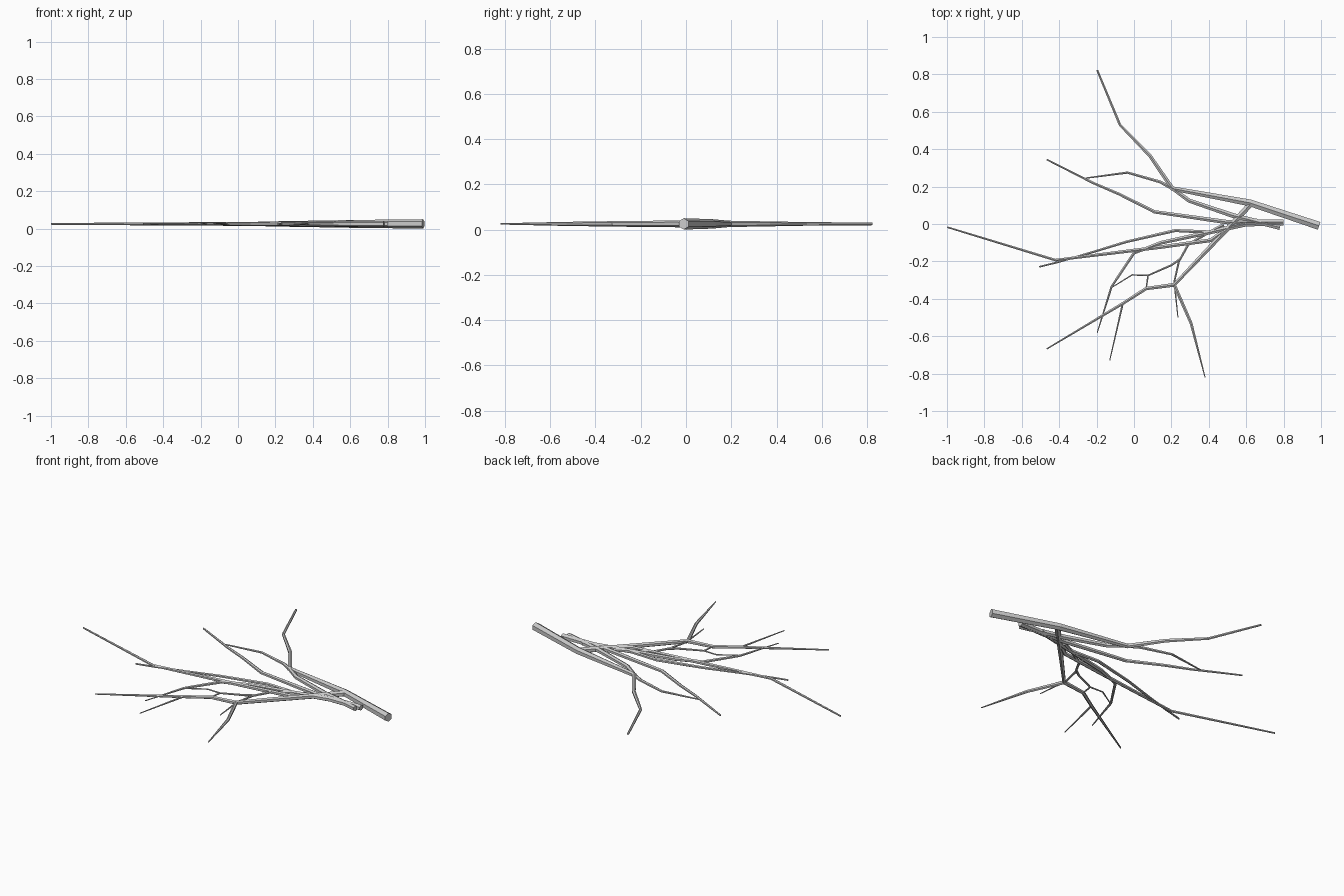
import bpy, bmesh, math
from mathutils import Vector

SIDES = 6
Z = 0.025


def branch(name, pts, radii):
    """Tapered six-sided tube along a flat path, mitred at each bend."""
    p = [Vector((x, y, Z)) for x, y in pts]
    # radii: start, end -> interpolated along the length; or one per point
    if len(radii) == 2:
        lens = [0.0]
        for a, b in zip(p, p[1:]):
            lens.append(lens[-1] + (b - a).length)
        radii = [radii[0] + (radii[1] - radii[0]) * l / lens[-1] for l in lens]
    bm = bmesh.new()
    rings = []
    for i, c in enumerate(p):
        d_in = (c - p[i - 1]).normalized() if i else None
        d_out = (p[i + 1] - c).normalized() if i < len(p) - 1 else None
        d = ((d_in or d_out) + (d_out or d_in)).normalized()
        side = Vector((-d.y, d.x, 0))
        rings.append([bm.verts.new(c + radii[i] * (
            side * math.sin(2 * math.pi * k / SIDES)
            + Vector((0, 0, math.cos(2 * math.pi * k / SIDES)))))
            for k in range(SIDES)])
    for a, b in zip(rings, rings[1:]):
        for k in range(SIDES):
            n = (k + 1) % SIDES
            bm.faces.new((a[k], a[n], b[n], b[k]))
    bm.faces.new(rings[0])
    bm.faces.new(rings[-1])
    bmesh.ops.recalc_face_normals(bm, faces=bm.faces)
    me = bpy.data.meshes.new(name)
    bm.to_mesh(me)
    bm.free()
    bpy.context.collection.objects.link(bpy.data.objects.new(name, me))


# Main stem
branch("main_stem", [(0.99, -0.01), (0.62, 0.113), (0.205, 0.19), (0.085, 0.365),
                     (-0.075, 0.53), (-0.197, 0.823)],
       [0.025, 0.021, 0.014, 0.011, 0.008, 0.006])

# Upper side branches
branch("upper_branch", [(0.80, 0.01), (0.5, 0.01), (0.11, 0.065), (-0.08, 0.16),
                        (-0.22, 0.22), (-0.467, 0.345)], [0.016, 0.005])
branch("upper_twig", [(0.78, -0.018), (0.53, 0.045), (0.295, 0.125), (0.205, 0.19),
                      (0.14, 0.225), (-0.035, 0.275), (-0.26, 0.245)],
       [0.016, 0.015, 0.013, 0.011, 0.009, 0.007, 0.004])

# Long lower branches
branch("lower_branch", [(0.63, 0.113), (0.49, -0.035), (0.215, -0.325), (0.305, -0.53),
                        (0.38, -0.82)], [0.018, 0.015, 0.012, 0.009, 0.003])
branch("lower_fork", [(0.215, -0.325), (0.065, -0.345), (-0.06, -0.425),
                      (-0.467, -0.668)], [0.012, 0.004])
branch("fork_twig", [(-0.06, -0.425), (-0.13, -0.73)], [0.006, 0.003])

# Middle branches
branch("curved_branch", [(0.80, 0.005), (0.6, 0.0), (0.4, -0.045), (0.145, -0.1),
                         (0.0, -0.155), (-0.12, -0.335), (-0.197, -0.582)],
       [0.016, 0.015, 0.013, 0.011, 0.009, 0.007, 0.003])
branch("middle_branch", [(0.66, 0.01), (0.4, -0.043), (0.22, -0.035), (-0.04, -0.095),
                         (-0.22, -0.15), (-0.41, -0.205), (-0.507, -0.229)],
       [0.012, 0.005])
branch("long_branch", [(0.66, 0.02), (0.52, -0.01), (0.41, -0.087), (0.13, -0.125),
                       (-0.42, -0.193), (-0.998, -0.017)],
       [0.013, 0.013, 0.012, 0.011, 0.008, 0.005])

# Small inner twigs
branch("inner_twig", [(0.48, -0.005), (0.39, -0.05), (0.29, -0.11), (0.24, -0.2),
                      (0.215, -0.31), (0.235, -0.5)], [0.01, 0.003])
branch("inner_fork", [(0.25, -0.185), (0.2, -0.22), (0.075, -0.275), (-0.01, -0.272),
                      (-0.12, -0.34)], [0.007, 0.003])
branch("inner_spur", [(0.075, -0.275), (0.065, -0.345)], [0.005, 0.004])
